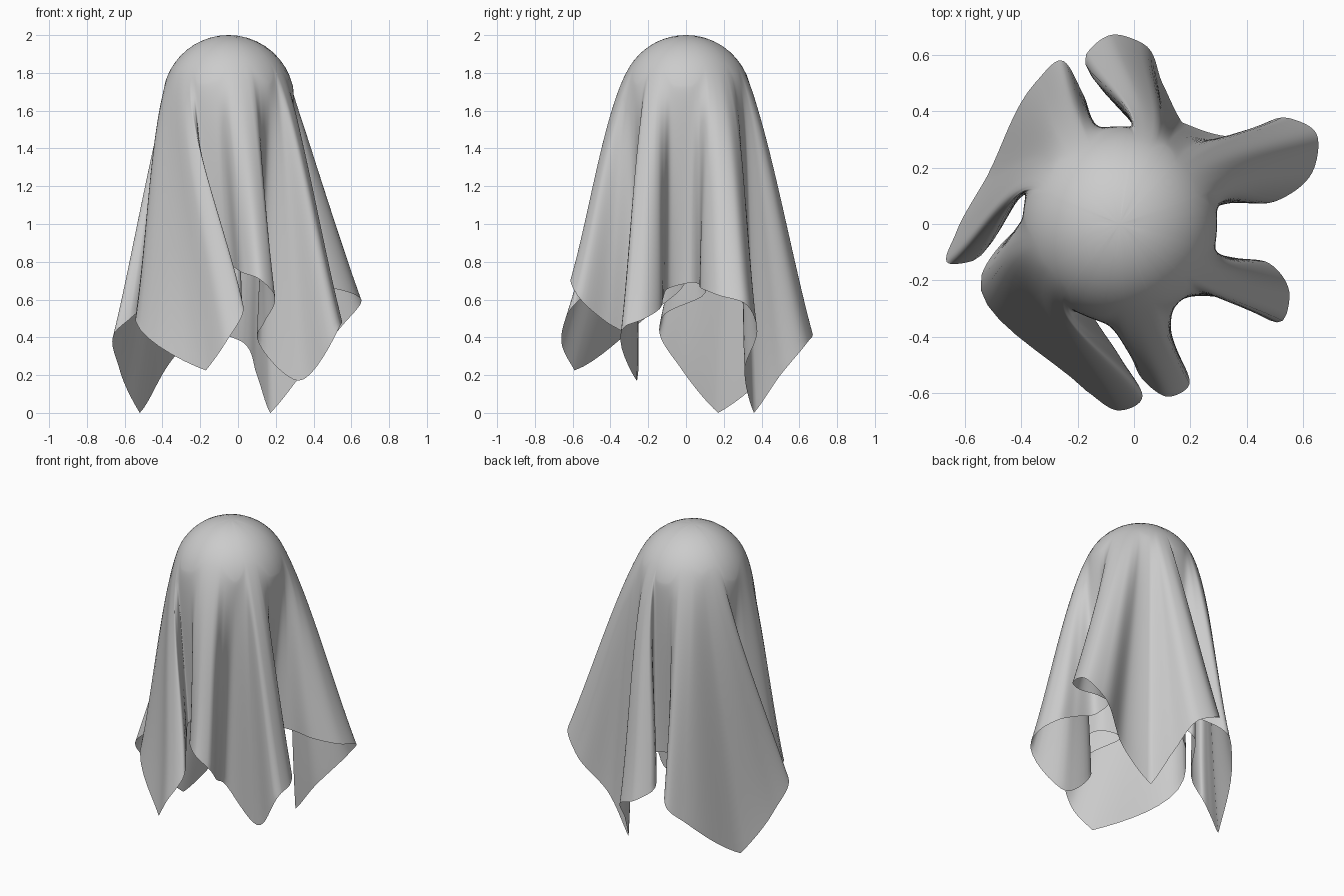
import bpy, bmesh, math
from mathutils import Vector

if "Cube" in bpy.data.objects:
    bpy.data.objects.remove(bpy.data.objects["Cube"])

# Hem of the draped square cloth, counter-clockwise from the front right corner
HEM = [
    (.32, -.26, .17), (.54, -.32, .46), (.55, -.24, .49), (.48, -.14, .55), (.36, -.12, .61),
    (.23, -.09, .66), (.22, .03, .69), (.32, .07, .68), (.50, .08, .66), (.63, .18, .62),
    (.65, .31, .58), (.55, .375, .46), (.35, .31, .22), (.17, .36, .0), (.10, .50, .20),
    (.03, .64, .37), (-.08, .67, .42), (-.17, .60, .48), (.01, .30, .58), (-.11, .31, .60),
    (-.18, .46, .52), (-.26, .58, .39), (-.35, .50, .28), (-.52, .17, .0), (-.63, -.03, .24),
    (-.655, -.14, .42), (-.57, -.13, .50), (-.37, .10, .66), (-.33, .04, .72), (-.44, -.04, .64),
    (-.54, -.18, .53), (-.17, -.59, .225), (-.06, -.66, .38), (.03, -.61, .55), (-.05, -.47, .66),
    (-.15, -.30, .74), (-.05, -.36, .77), (.03, -.55, .74), (.11, -.61, .71), (.19, -.58, .63),
    (.14, -.42, .48), (.10, -.29, .40),
]
CORNERS = (13, 23, 31)            # pointed cloth corners
# Where each fold leaves the dome: hem index -> compass angle in degrees
FOLDS = {0: 318, 2: 330, 5: 348, 6: 364, 10: 394, 13: 420, 16: 434, 18: 445, 19: 460,
         21: 474, 23: 497, 25: 512, 27: 522, 28: 533, 30: 550, 31: 575, 33: 589,
         35: 602, 36: 620, 38: 640, 41: 667, 42: 678}
CENTRE, RADIUS = Vector((-.05, 0, 1.65)), .35
STEPS, DOME_ROWS, SKIRT_ROWS = 8, 9, 30
N = len(HEM)


def fold_angle(i):
    keys = sorted(FOLDS)
    for a, b in zip(keys, keys[1:]):
        if a <= i <= b:
            return math.radians(FOLDS[a] + (FOLDS[b] - FOLDS[a]) * (i - a) / (b - a))


def hermite(p, q, m, n, t):
    return (p * (2*t**3 - 3*t**2 + 1) + m * (t**3 - 2*t**2 + t)
            + q * (3*t**2 - 2*t**3) + n * (t**3 - t**2))


def hem_samples():
    out = []
    for i in range(N):
        a, b, c, d = (Vector(HEM[(i + k) % N]) for k in (-1, 0, 1, 2))
        d0, d1, d2 = (b - a).length, (c - b).length, (d - c).length
        s0, s1, s2 = (b - a) / d0, (c - b) / d1, (d - c) / d2
        m = (s0 * d1 + s1 * d0) / (d0 + d1)
        n = (s1 * d2 + s2 * d1) / (d1 + d2)
        if i in CORNERS:
            m = m.lerp(s1, .7)
        if (i + 1) % N in CORNERS:
            n = n.lerp(s1, .7)
        out += [(hermite(b, c, m * d1, n * d1, k / STEPS), fold_angle(i + k / STEPS))
                for k in range(STEPS)]
    return out


def dome_point(theta, phi):
    return CENTRE + RADIUS * Vector((math.sin(phi) * math.cos(theta),
                                     math.sin(phi) * math.sin(theta), math.cos(phi)))


# Draped cloth: dome cap, then folds running down to the hem
bm = bmesh.new()
top = bm.verts.new(CENTRE + Vector((0, 0, RADIUS)))
samples = hem_samples()
# smooth the angles around the loop so folds blend across the shoulder
full = 2 * math.pi
angles = [a for _, a in samples]
for _ in range(6):
    angles = [(angles[j - 1] - (full if j == 0 else 0) + angles[j] * 2
               + angles[(j + 1) % len(angles)] + (full if j == len(angles) - 1 else 0)) / 4
              for j in range(len(angles))]
columns = []
for (hem, _), theta in zip(samples, angles):
    reach = (hem - CENTRE).xy.length
    ridge = min(max((reach - .28) / .3, 0), 1)          # 0 in a valley, 1 on a ridge
    leave = math.radians(76 - 20 * ridge)
    pull = .3 + .5 * ridge
    start = dome_point(theta, leave)
    down = Vector((math.cos(leave) * math.cos(theta), math.cos(leave) * math.sin(theta),
                   -math.sin(leave)))
    pts = [dome_point(theta, leave * k / DOME_ROWS) for k in range(1, DOME_ROWS + 1)]
    pts += [hermite(start, hem, down * pull, hem - start, k / SKIRT_ROWS)
            for k in range(1, SKIRT_ROWS + 1)]
    columns.append([bm.verts.new(p) for p in pts])
for i, col in enumerate(columns):
    nxt = columns[(i + 1) % len(columns)]
    bm.faces.new((top, col[0], nxt[0]))
    for k in range(len(col) - 1):
        bm.faces.new((col[k], col[k + 1], nxt[k + 1], nxt[k]))
for f in bm.faces:
    f.smooth = True
mesh = bpy.data.meshes.new("draped_cloth")
bm.to_mesh(mesh)
bm.free()
bpy.context.collection.objects.link(bpy.data.objects.new("draped_cloth", mesh))
